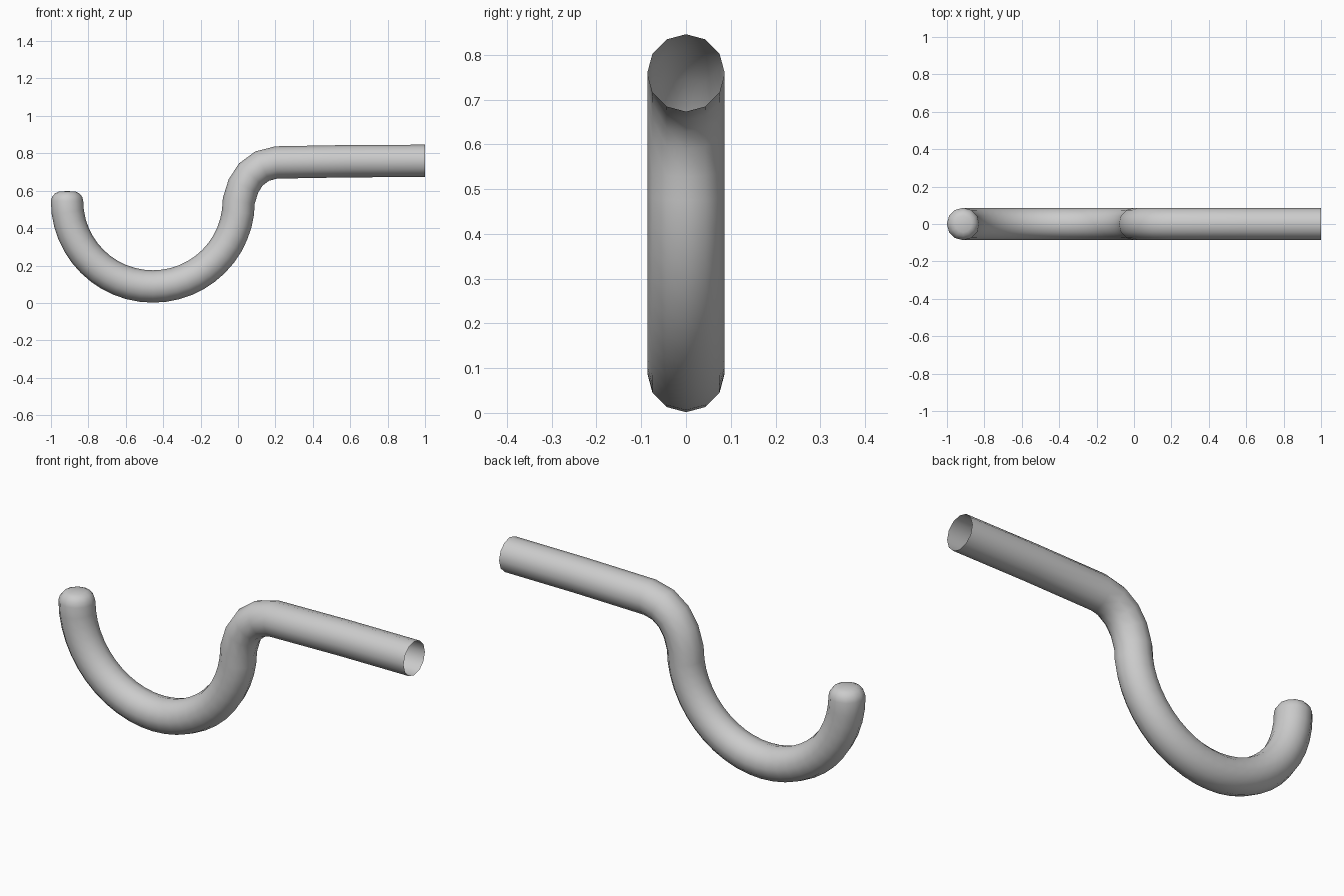
import bpy, bmesh
from math import sin, cos, pi
from mathutils import Vector

if "Cube" in bpy.data.objects:
    bpy.data.objects.remove(bpy.data.objects["Cube"])

R, SIDES = 0.0865, 12

# Centre line in the XZ plane with tube radius: rounded tip
path = [(-0.913, 0.595, 0.045), (-0.913, 0.586, 0.065), (-0.9135, 0.568, 0.080)]
# Large half-circle hook
for i in range(25):
    a = pi + pi * i / 24
    path.append((-0.455 + 0.459 * cos(a), 0.545 + 0.457 * sin(a), R))
# Shoulder bend and straight shank
path += [(0.029, 0.626, R), (0.069, 0.687, R), (0.13, 0.732, R),
         (0.205, 0.751, R), (0.6, 0.758, R), (1.0, 0.7595, R)]

bm = bmesh.new()
rings = []
for i, (x, z, r) in enumerate(path):
    a, b = path[max(i - 1, 0)], path[min(i + 1, len(path) - 1)]
    t = Vector((b[0] - a[0], 0, b[1] - a[1])).normalized()
    if i < 4:
        t = Vector((0, 0, -1))
    if i == len(path) - 1:
        t = Vector((1, 0, 0))
    n = Vector((-t.z, 0, t.x))
    c = Vector((x, 0, z))
    rings.append([bm.verts.new(c + r * (cos(k * 2 * pi / SIDES) * n
                  + sin(k * 2 * pi / SIDES) * Vector((0, 1, 0))))
                  for k in range(SIDES)])
for p, q in zip(rings, rings[1:]):
    for k in range(SIDES):
        j = (k + 1) % SIDES
        bm.faces.new((p[k], p[j], q[j], q[k]))

# Closed tip; the shank end stays open
top = bm.verts.new((-0.913, 0, 0.598))
for k in range(SIDES):
    bm.faces.new((top, rings[0][(k + 1) % SIDES], rings[0][k]))
bmesh.ops.recalc_face_normals(bm, faces=bm.faces)
for f in bm.faces:
    f.smooth = True

mesh = bpy.data.meshes.new("hook")
bm.to_mesh(mesh)
bm.free()
hook = bpy.data.objects.new("hook", mesh)
bpy.context.collection.objects.link(hook)
